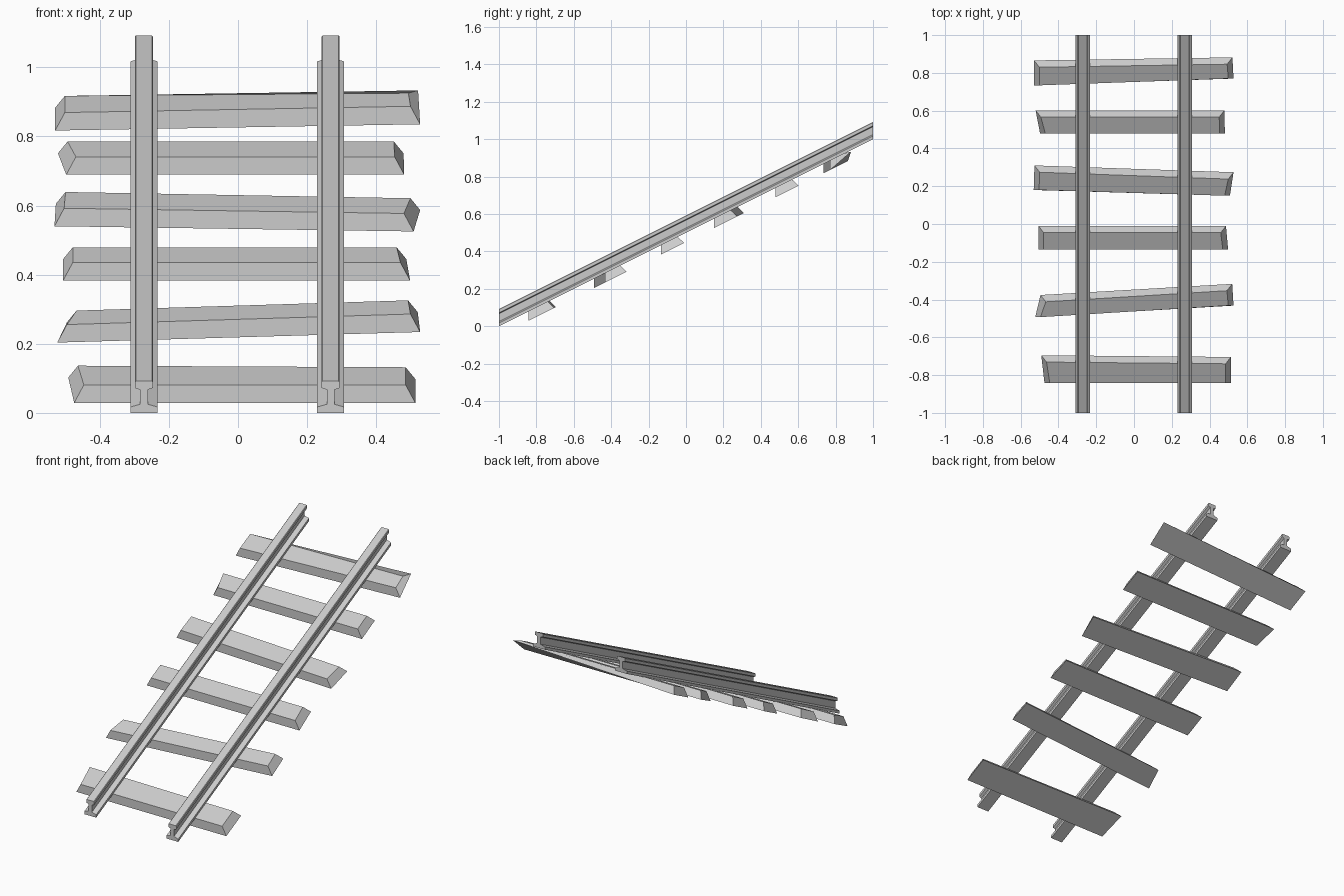
import bpy
import bmesh

if "Cube" in bpy.data.objects:
    bpy.data.objects.remove(bpy.data.objects["Cube"])

GRADE = 0.5  # rise per unit of y


def on_slope(x, y, h):
    """Point at height h above the inclined track bed."""
    return (x, y, h + GRADE * (y + 1))


def loft(name, ring_a, ring_b):
    """Closed solid between two matching rings of points."""
    bm = bmesh.new()
    a = [bm.verts.new(p) for p in ring_a]
    b = [bm.verts.new(p) for p in ring_b]
    n = len(a)
    bm.faces.new(a)
    bm.faces.new(b[::-1])
    for i in range(n):
        j = (i + 1) % n
        bm.faces.new((a[i], b[i], b[j], a[j]))
    bmesh.ops.recalc_face_normals(bm, faces=bm.faces)
    mesh = bpy.data.meshes.new(name)
    bm.to_mesh(mesh)
    bm.free()
    obj = bpy.data.objects.new(name, mesh)
    bpy.context.collection.objects.link(obj)
    return obj


# Rails: half of the I-section, mirrored, then swept up the slope
half = [(0.039, 0.0), (0.039, 0.017), (0.011, 0.025), (0.011, 0.067),
        (0.026, 0.072), (0.026, 0.089), (0.023, 0.092)]
section = half + [(-x, h) for x, h in reversed(half)]
for name, cx in (("left_rail", -0.272), ("right_rail", 0.268)):
    loft(name,
         [on_slope(cx + x, -1, h) for x, h in section],
         [on_slope(cx + x, 1, h) for x, h in section])

# Sleepers: footprint corners front-left, front-right, back-right, back-left
SLEEPERS = [
    ((-0.474, -0.842), (0.513, -0.842), (0.513, -0.704), (-0.491, -0.695)),
    ((-0.523, -0.493), (0.527, -0.432), (0.520, -0.317), (-0.495, -0.376)),
    ((-0.506, -0.134), (0.498, -0.134), (0.487, -0.010), (-0.506, -0.010)),
    ((-0.531, 0.180), (0.508, 0.150), (0.527, 0.274), (-0.527, 0.310)),
    ((-0.497, 0.478), (0.481, 0.478), (0.479, 0.602), (-0.521, 0.602)),
    ((-0.529, 0.734), (0.527, 0.770), (0.521, 0.882), (-0.529, 0.866)),
]
BOTTOM, TOP = -0.05, 0.002
END_INSET, BACK_INSET = 0.028, 0.036
for i, corners in enumerate(SLEEPERS):
    low, high = [], []
    for k, (x, y) in enumerate(corners):
        # The last sleeper has one chipped-up back corner
        h = -0.008 if (i == 5 and k == 2) else BOTTOM
        low.append(on_slope(x, y, h))
        tx = x - END_INSET if x > 0 else x + END_INSET
        ty = y - BACK_INSET if k >= 2 else y
        high.append(on_slope(tx, ty, TOP))
    loft(f"sleeper_{i + 1}", low, high)
